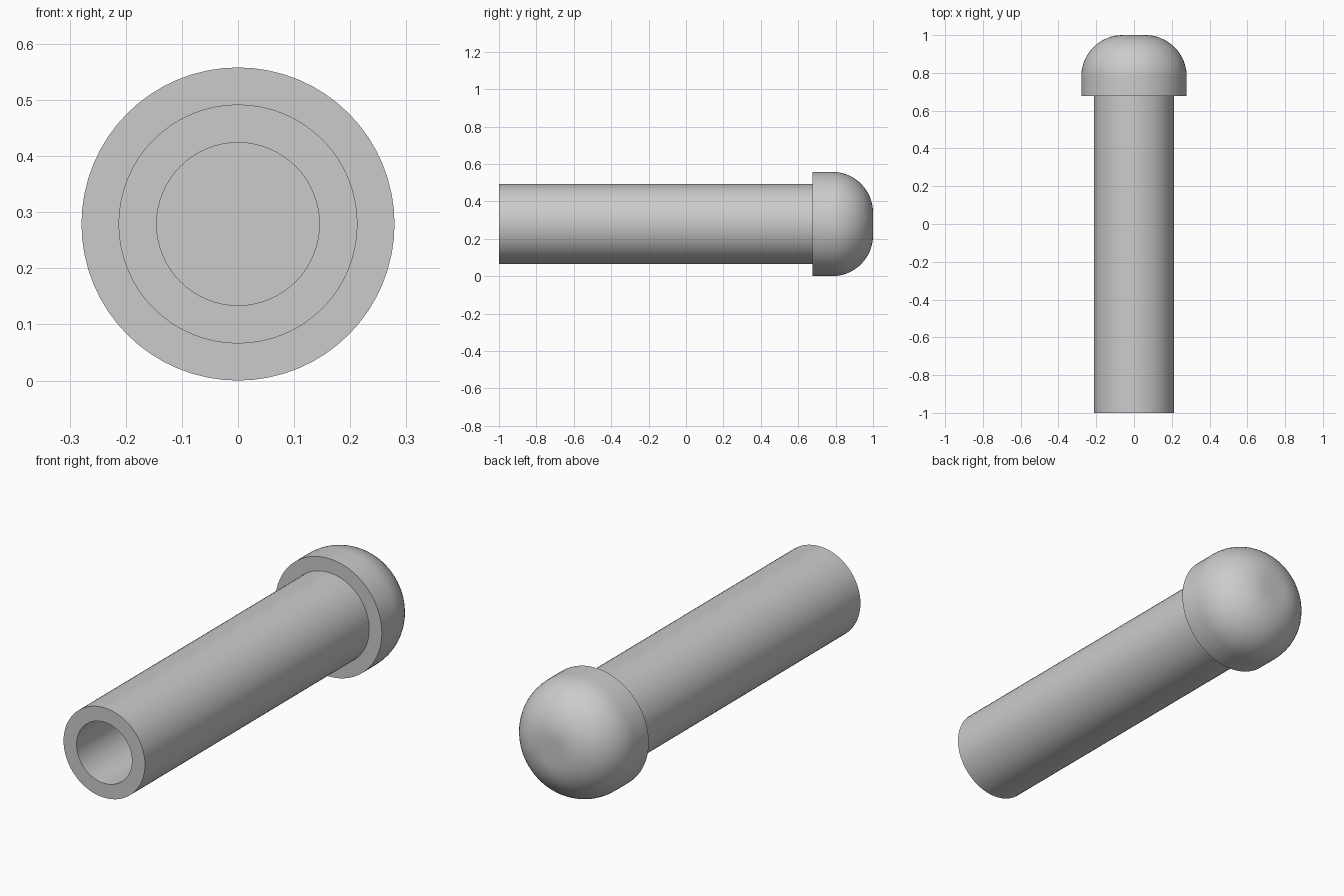
import bpy, bmesh, math
from mathutils import Vector

cube = bpy.data.objects.get("Cube")
if cube:
    bpy.data.objects.remove(cube, do_unlink=True)

AXIS_Z = 0.279     # height of the long axis
SEGMENTS = 64
HEAD_BASE = 0.677  # underside of the head along y

grey = bpy.data.materials.new("plain grey")
grey.use_nodes = True
colour = (0.6, 0.6, 0.6, 1)
grey.diffuse_color = colour
grey.node_tree.nodes["Principled BSDF"].inputs["Base Color"].default_value = colour


def lathe(name, profile):
    """Revolve (radius, y) points around the long axis."""
    bm = bmesh.new()
    verts = [bm.verts.new((r, y, AXIS_Z)) for r, y in profile]
    edges = [bm.edges.new(pair) for pair in zip(verts, verts[1:])]
    bmesh.ops.spin(bm, geom=verts + edges, cent=(0, 0, AXIS_Z), axis=Vector((0, 1, 0)),
                   angle=math.tau, steps=SEGMENTS, use_merge=True)
    bmesh.ops.remove_doubles(bm, verts=bm.verts, dist=0.0001)
    bmesh.ops.recalc_face_normals(bm, faces=bm.faces)
    mesh = bpy.data.meshes.new(name)
    bm.to_mesh(mesh)
    bm.free()
    mesh.materials.append(grey)
    obj = bpy.data.objects.new(name, mesh)
    bpy.context.collection.objects.link(obj)
    bpy.ops.object.select_all(action='DESELECT')
    obj.select_set(True)
    bpy.context.view_layer.objects.active = obj
    bpy.ops.object.shade_smooth_by_angle(angle=math.radians(35))
    return obj


# Hollow shaft: outer wall, front rim, bore and bore floor
lathe("hollow_shaft", [(0.213, HEAD_BASE), (0.213, -1), (0.145, -1),
                       (0.145, HEAD_BASE), (0.213, HEAD_BASE)])

# Rounded head: flat underside, short straight wall, dome with a small flat tip
tip, round_r = 0.06, 0.219
steps = 16
dome = [(tip + round_r * math.cos(a), 1 - round_r + round_r * math.sin(a))
        for a in (math.pi / 2 * i / steps for i in range(steps + 1))]
lathe("rounded_head", [(0, HEAD_BASE), (tip + round_r, HEAD_BASE)] + dome + [(0, 1)])
